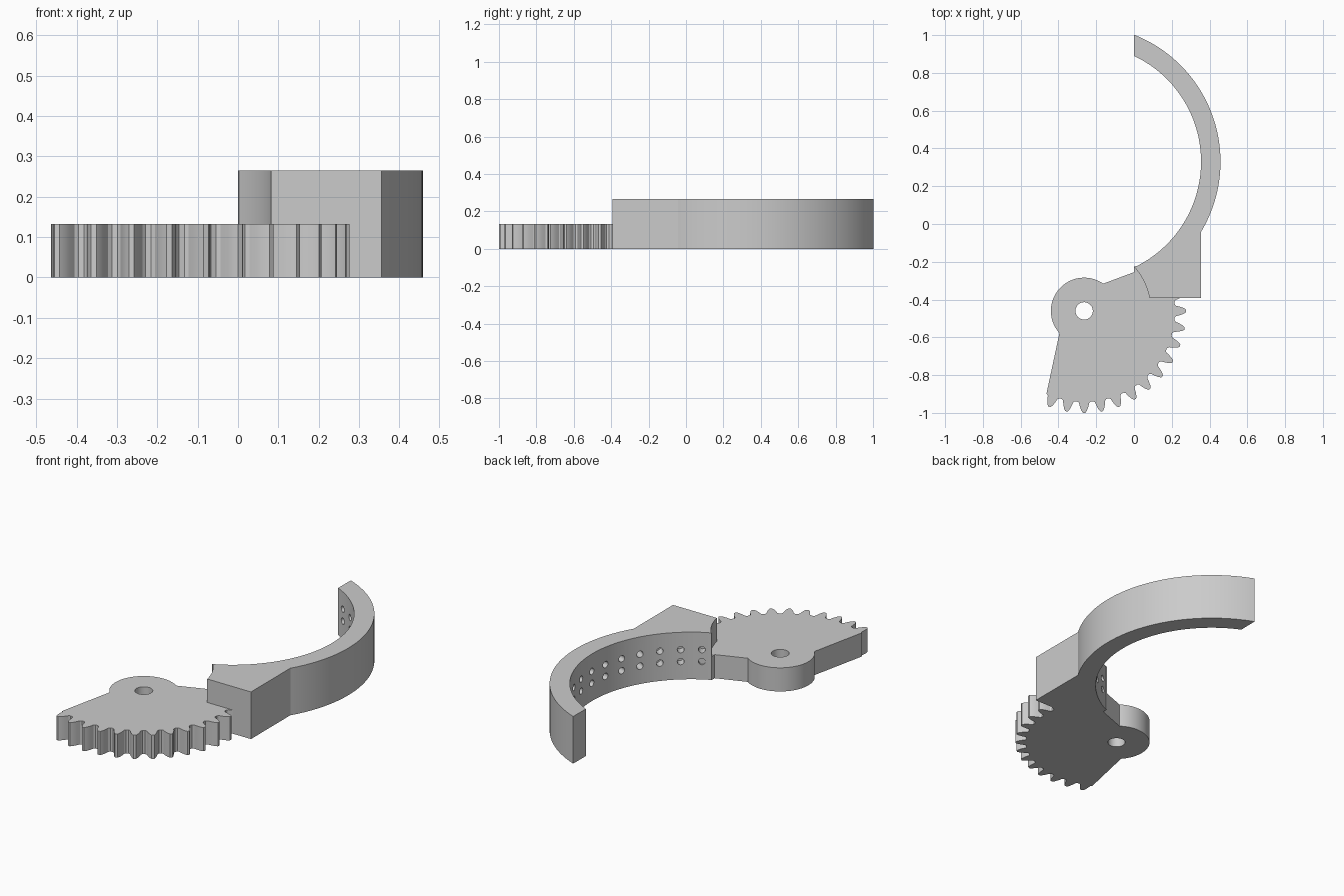
import bpy, bmesh
from math import cos, sin, radians
from mathutils import Matrix, Vector

cube = bpy.data.objects.get("Cube")
if cube:
    bpy.data.objects.remove(cube, do_unlink=True)

grey = bpy.data.materials.new("plain grey")
grey.use_nodes = True
grey.diffuse_color = (0.6, 0.6, 0.6, 1)
grey.node_tree.nodes["Principled BSDF"].inputs["Base Color"].default_value = (0.6, 0.6, 0.6, 1)

AXIS_X = -0.264
RING = (AXIS_X, 0.33)      # centre of the curved jaw
PIVOT = (AXIS_X, -0.46)    # centre of the gear sector
JAW_H, GEAR_H = 0.265, 0.133
R_IN, R_OUT = 0.619, 0.722


def polar(centre, r, deg):
    return (centre[0] + r * cos(radians(deg)), centre[1] + r * sin(radians(deg)))


def arc(centre, r, start, end, n):
    return [polar(centre, r, start + (end - start) * i / n) for i in range(n + 1)]


def make_object(name, bm):
    mesh = bpy.data.meshes.new(name)
    bmesh.ops.recalc_face_normals(bm, faces=bm.faces)
    bm.to_mesh(mesh)
    bm.free()
    mesh.materials.append(grey)
    obj = bpy.data.objects.new(name, mesh)
    bpy.context.collection.objects.link(obj)
    return obj


def extrude_outline(name, points, height):
    bm = bmesh.new()
    face = bm.faces.new([bm.verts.new((x, y, 0)) for x, y in points])
    top = bmesh.ops.extrude_face_region(bm, geom=[face])["geom"]
    bmesh.ops.translate(bm, vec=(0, 0, height),
                        verts=[v for v in top if isinstance(v, bmesh.types.BMVert)])
    return make_object(name, bm)


def add_cylinder(bm, centre, direction, radius, depth, sides):
    turn = Vector(direction).to_track_quat('Z', 'Y').to_matrix().to_4x4()
    bmesh.ops.create_cone(bm, cap_ends=True, segments=sides, radius1=radius, radius2=radius,
                          depth=depth, matrix=Matrix.Translation(centre) @ turn)


def cut_and_shade(obj, cutter_bm):
    cutter = make_object(obj.name + "_cutter", cutter_bm)
    cutter.hide_render = True
    mod = obj.modifiers.new("holes", 'BOOLEAN')
    mod.operation, mod.solver, mod.object = 'DIFFERENCE', 'EXACT', cutter
    bpy.ops.object.select_all(action='DESELECT')
    bpy.context.view_layer.objects.active = obj
    obj.select_set(True)
    bpy.ops.object.modifier_apply(modifier=mod.name)
    bpy.data.objects.remove(cutter, do_unlink=True)
    bpy.ops.object.shade_smooth_by_angle(angle=radians(25))


# Curved jaw with its mounting block
outline = arc(RING, R_OUT, 68.5, -31, 60)
outline += [(0.355, -0.392)]
outline += arc(PIVOT, 0.353, 11.2, 41.6, 12)
outline += arc(RING, R_IN, -64.8, 64.8, 72)
jaw = extrude_outline("curved_jaw", outline, JAW_H)

# Two rows of blind holes on the inside of the jaw
holes = bmesh.new()
for deg in range(-60, 61, 10):
    x, y = polar(RING, R_IN, deg)
    for z in (0.1, 0.167):
        add_cylinder(holes, (x, y, z), (cos(radians(deg)), sin(radians(deg)), 0),
                     0.018, 0.1, 20)
cut_and_shade(jaw, holes)

# Toothed sector with round hub
tooth = [(-4.2, 0.481), (-3.2, 0.488), (-2.5, 0.508), (-1.6, 0.528), (-0.7, 0.54)]
tooth += [(-a, r) for a, r in reversed(tooth)]
outline = [polar(PIVOT, 0.484, -114.4)]
for centre in range(-110, 11, 10):
    outline += [polar(PIVOT, r, centre + a) for a, r in tooth]
outline += [(0.1, -0.2), (0, -0.23), (0, -0.255)]
outline += arc(PIVOT, 0.176, 55, 222, 40)
sector = extrude_outline("gear_sector", outline, GEAR_H)

# Pivot hole
bore = bmesh.new()
add_cylinder(bore, (*PIVOT, GEAR_H / 2), (0, 0, 1), 0.046, 0.4, 40)
cut_and_shade(sector, bore)
